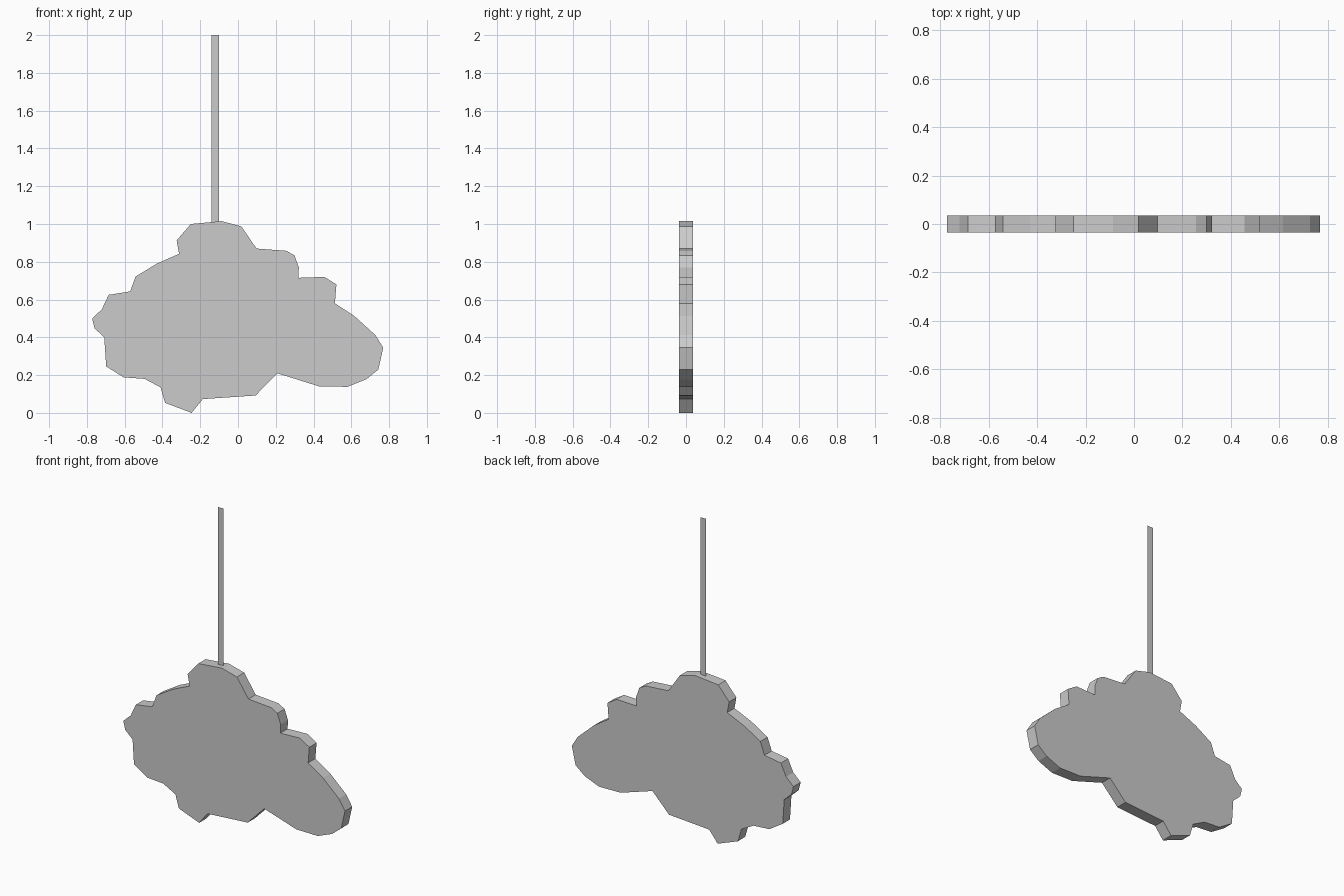
import bpy, bmesh

HALF_DEPTH = 0.036


def make_object(name, bm):
    mesh = bpy.data.meshes.new(name)
    bm.to_mesh(mesh)
    bm.free()
    obj = bpy.data.objects.new(name, mesh)
    bpy.context.collection.objects.link(obj)
    return obj


def profile_face(bm, points, y):
    return bm.faces.new([bm.verts.new((x, y, z)) for x, z in points])


# Cloud outline in the x-z plane, counter-clockwise seen from the front
outline = [
    (-0.245, 0.0), (-0.187, 0.073), (0.093, 0.092), (0.208, 0.21),
    (0.43, 0.14), (0.58, 0.138), (0.68, 0.178), (0.743, 0.23),
    (0.769, 0.345), (0.727, 0.412), (0.616, 0.513), (0.513, 0.58),
    (0.521, 0.68), (0.457, 0.72), (0.32, 0.715), (0.322, 0.77),
    (0.299, 0.834), (0.256, 0.858), (0.098, 0.87), (0.018, 0.987),
    (-0.087, 1.015), (-0.25, 1.0), (-0.325, 0.913), (-0.312, 0.842),
    (-0.43, 0.79), (-0.542, 0.722), (-0.571, 0.643), (-0.685, 0.625),
    (-0.721, 0.548), (-0.772, 0.5), (-0.759, 0.447), (-0.708, 0.4),
    (-0.698, 0.246), (-0.605, 0.188), (-0.494, 0.18), (-0.41, 0.135),
    (-0.386, 0.053),
]

# Cloud board: outline extruded through its depth
bm = bmesh.new()
face = profile_face(bm, outline, -HALF_DEPTH)
ext = bmesh.ops.extrude_face_region(bm, geom=[face], use_keep_orig=True)
verts = [v for v in ext["geom"] if isinstance(v, bmesh.types.BMVert)]
bmesh.ops.translate(bm, verts=verts, vec=(0, 2 * HALF_DEPTH, 0))
bmesh.ops.recalc_face_normals(bm, faces=bm.faces)
make_object("cloud_board", bm)

# Hanging string: a single flat strip, edge-on from the side
bm = bmesh.new()
profile_face(bm, [(-0.14, 1.008), (-0.10, 1.008), (-0.10, 2.0), (-0.14, 2.0)], 0)
make_object("hanging_string", bm)
